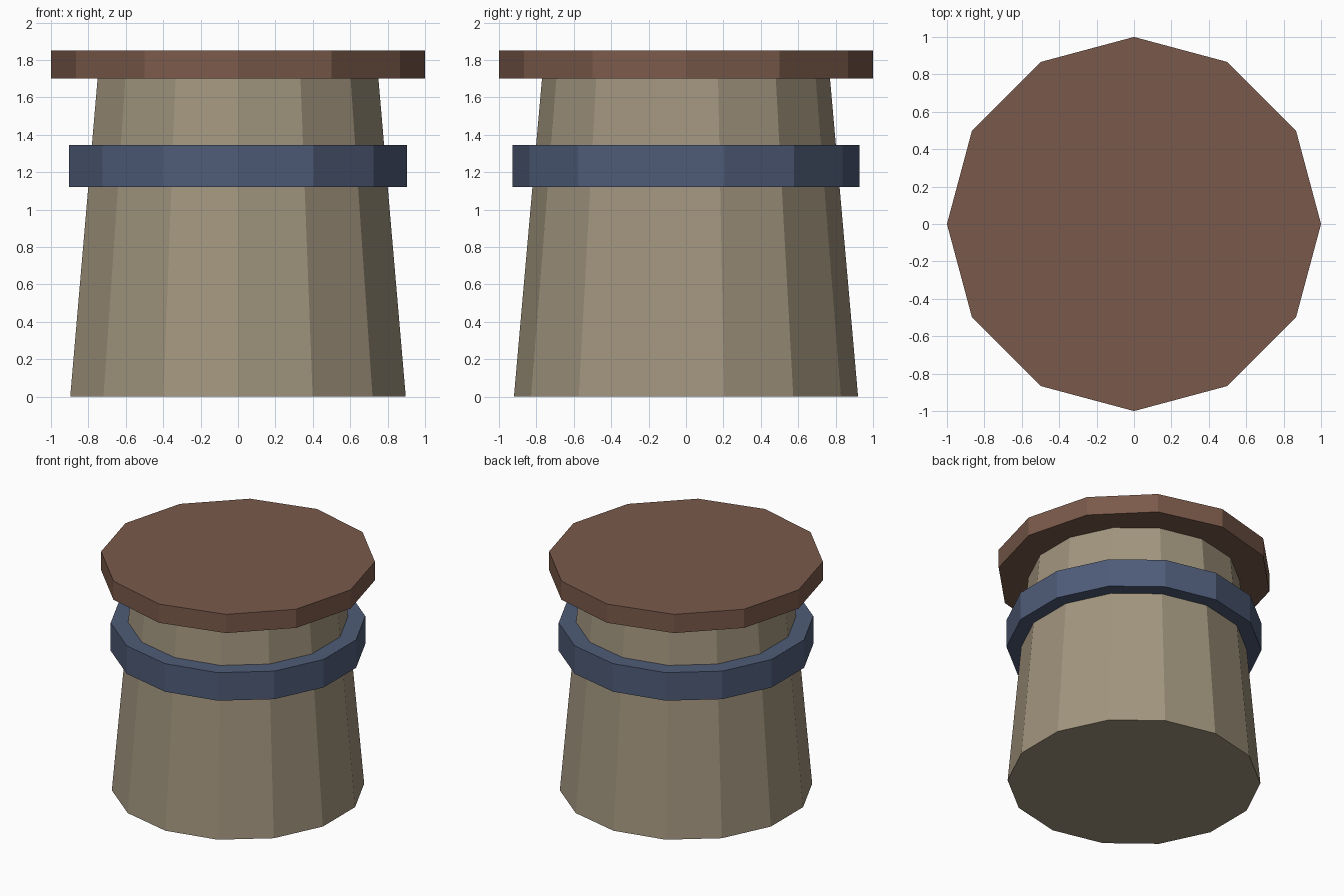
import bpy
import bmesh

if "Cube" in bpy.data.objects:
    bpy.data.objects.remove(bpy.data.objects["Cube"])


def make_material(name, colour):
    mat = bpy.data.materials.new(name)
    mat.diffuse_color = (*colour, 1.0)
    mat.use_nodes = True
    mat.node_tree.nodes["Principled BSDF"].inputs["Base Color"].default_value = mat.diffuse_color
    return mat


def drum(name, sides, bottom, top, mat):
    """Flat-faced closed drum; bottom and top are (radius, z), a corner points along y."""
    (r1, z1), (r2, z2) = bottom, top
    bm = bmesh.new()
    bmesh.ops.create_cone(bm, cap_ends=True, segments=sides,
                          radius1=r1, radius2=r2, depth=z2 - z1)
    bmesh.ops.translate(bm, verts=bm.verts, vec=(0, 0, (z1 + z2) / 2))
    mesh = bpy.data.meshes.new(name)
    bm.to_mesh(mesh)
    bm.free()
    mesh.materials.append(mat)
    obj = bpy.data.objects.new(name, mesh)
    bpy.context.collection.objects.link(obj)
    return obj


stoneware = make_material("tan_stoneware", (0.361, 0.301, 0.209))
blue = make_material("slate_blue", (0.078, 0.107, 0.188))
wood = make_material("brown_wood", (0.195, 0.102, 0.069))

# Tapered body
drum("body", 14, (0.92, 0.0), (0.77, 1.70), stoneware)
# Band around the neck
drum("band", 14, (0.928, 1.12), (0.928, 1.345), blue)
# Overhanging lid
drum("lid", 12, (1.0, 1.70), (1.0, 1.85), wood)
